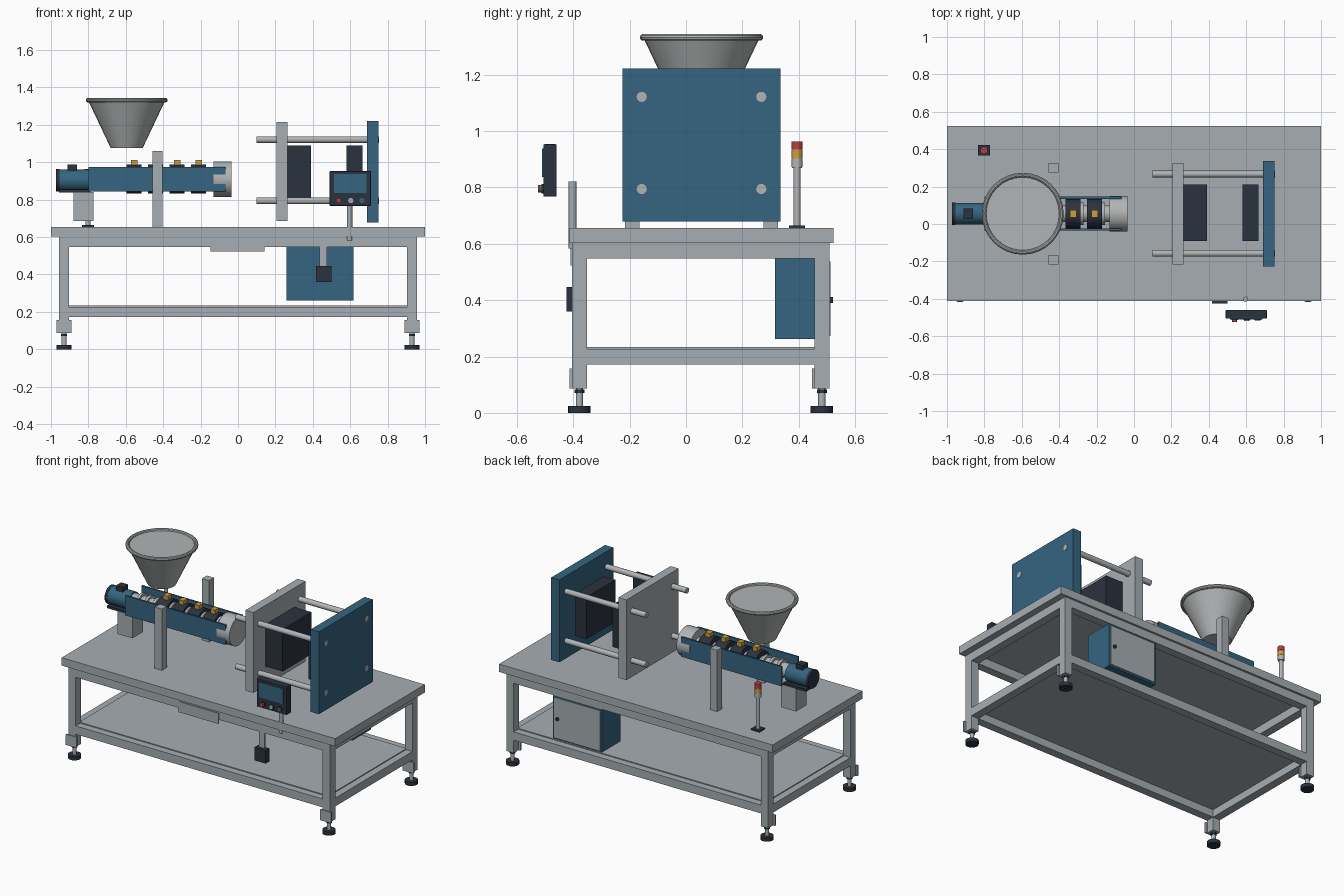
import bpy, math
from mathutils import Vector

if "Cube" in bpy.data.objects:
    bpy.data.objects.remove(bpy.data.objects["Cube"])

CY = 0.055  # centre line of the machine in y


def material(name, rgb):
    m = bpy.data.materials.new(name)
    m.diffuse_color = (*rgb, 1)
    m.use_nodes = True
    m.node_tree.nodes["Principled BSDF"].inputs["Base Color"].default_value = m.diffuse_color
    return m


GREY = material("frame grey", (0.38, 0.42, 0.445))
STEEL = material("steel", (0.44, 0.455, 0.46))
BLUE = material("machine blue", (0.035, 0.13, 0.215))
DARK = material("dark slate", (0.024, 0.032, 0.048))
RED = material("signal red", (0.5, 0.05, 0.05))
AMBER = material("amber", (0.62, 0.34, 0.045))


def finish(name, mat, smooth=False):
    o = bpy.context.object
    o.name = name
    o.data.materials.append(mat)
    if smooth:
        bpy.ops.object.shade_smooth_by_angle(angle=math.radians(35))
    return o


def box(name, mat, x, y, z, bevel=0):
    """Box from (min, max) pairs."""
    bpy.ops.mesh.primitive_cube_add(size=1)
    o = finish(name, mat)
    for v in o.data.vertices:
        v.co = Vector([(a + b) / 2 + c * (b - a) for (a, b), c in zip((x, y, z), v.co)])
    if bevel:
        m = o.modifiers.new("bevel", 'BEVEL')
        m.width, m.segments = bevel, 2
    return o


def rod(name, mat, axis, lo, hi, centre, r, r2=None, sides=24):
    """Cylinder or cone along an axis; centre gives the two other coordinates."""
    p = list(centre)
    p.insert("xyz".index(axis), (lo + hi) / 2)
    rot = {'x': (0, math.pi / 2, 0), 'y': (-math.pi / 2, 0, 0), 'z': (0, 0, 0)}[axis]
    bpy.ops.mesh.primitive_cone_add(vertices=sides, radius1=r, radius2=r if r2 is None else r2,
                                    depth=hi - lo, location=p, rotation=rot)
    return finish(name, mat, True)


# --- table frame ---
LX, LY = (-0.93, 0.93), (-0.378, 0.482)
H = 0.027
box("table_top", GREY, (-1, 1), (-0.413, 0.523), (0.603, 0.655))
for x in LX:
    for y in LY:
        box("leg", GREY, (x - H, x + H), (y - H, y + H), (0.087, 0.603))
        box("foot_bracket", GREY, (x - 0.04, x + 0.04), (y - 0.035, y - 0.024), (0.087, 0.157))
        rod("foot_stem", STEEL, 'z', 0.02, 0.09, (x, y), 0.013, sides=16)
        rod("foot_nut", DARK, 'z', 0.07, 0.083, (x, y), 0.018, sides=6)
        rod("foot_pad", DARK, 'z', 0, 0.024, (x, y), 0.04)
for z0, z1 in ((0.172, 0.227), (0.548, 0.603)):
    for y in LY:
        box("long_rail", GREY, (LX[0] + H, LX[1] - H), (y - H, y + H), (z0, z1))
    for x in LX:
        box("short_rail", GREY, (x - H, x + H), (LY[0] + H, LY[1] - H), (z0, z1))
box("lower_shelf", GREY, (-0.91, 0.91), (-0.358, 0.462), (0.222, 0.233))
box("front_plate", GREY, (-0.147, 0.143), (-0.41, -0.402), (0.522, 0.592))

# --- control cabinet and foot switch ---
box("cabinet", BLUE, (0.26, 0.617), (0.315, 0.506), (0.262, 0.548))
box("cabinet_door", GREY, (0.27, 0.607), (0.506, 0.512), (0.273, 0.537))
rod("cabinet_knob", DARK, 'y', 0.51, 0.522, (0.58, 0.40), 0.011, sides=16)
box("switch_post", GREY, (0.437, 0.475), (-0.404, -0.392), (0.44, 0.56))
box("switch_box", DARK, (0.416, 0.499), (-0.424, -0.385), (0.36, 0.446))

# --- clamp unit ---
box("end_platen", BLUE, (0.69, 0.75), (CY - 0.281, CY + 0.281), (0.678, 1.222))
box("fixed_platen", GREY, (0.206, 0.265), (CY - 0.272, CY + 0.272), (0.686, 1.216))
box("mould_fixed", DARK, (0.265, 0.39), (-0.09, 0.21), (0.812, 1.09))
box("mould_moving", DARK, (0.58, 0.665), (-0.09, 0.21), (0.812, 1.09))
for y in (-0.157, 0.267):
    for z in (0.794, 1.121):
        rod("tie_bar", STEEL, 'x', 0.10, 0.753, (y, z), 0.018)

# --- injection barrel ---
AX = (CY, 0.91)
rod("barrel", STEEL, 'x', -0.81, -0.10, AX, 0.045)
for i in range(11):
    x = -0.74 + i * 0.0575
    rod("barrel_ring", STEEL, 'x', x - 0.009, x + 0.009, AX, 0.06)
for i in range(4):
    x = -0.555 + i * 0.115
    rod("heater_band", DARK, 'x', x - 0.04, x + 0.04, AX, 0.078)
    box("heater_terminal", AMBER, (x - 0.017, x + 0.017), (CY - 0.02, CY + 0.02), (0.98, 1.013))
rod("barrel_head", STEEL, 'x', -0.13, -0.035, AX, 0.095, sides=32)
for s in (-1, 1):
    a, b = CY + s * 0.08, CY + s * 0.091
    box("side_cover", BLUE, (-0.80, -0.067), (min(a, b), max(a, b)), (0.845, 0.975))
    y = CY + s * 0.246
    box("support_post", GREY, (-0.457, -0.405), (y - 0.026, y + 0.026), (0.655, 1.06))

# --- drive motor ---
rod("motor_body", BLUE, 'x', -0.957, -0.80, (CY, 0.904), 0.058)
rod("motor_cap", DARK, 'x', -0.972, -0.955, (CY, 0.904), 0.06)
box("motor_terminal_box", DARK, (-0.912, -0.86), (CY - 0.027, CY + 0.027), (0.95, 0.987))
box("motor_plate", DARK, (-0.957, -0.79), (CY - 0.058, CY + 0.058), (0.838, 0.854))
box("motor_stand", GREY, (-0.88, -0.772), (CY - 0.055, CY + 0.055), (0.686, 0.84))

# --- hopper ---
HC = (-0.595, CY)
rod("hopper", STEEL, 'z', 1.077, 1.332, HC, 0.086, 0.207, sides=32)
bpy.ops.mesh.primitive_torus_add(location=(*HC, 1.332), major_radius=0.207, minor_radius=0.012,
                                 major_segments=32, minor_segments=10)
finish("hopper_rim", STEEL, True)

# --- operator panel ---
rod("panel_pole", GREY, 'z', 0.583, 0.82, (0.597, -0.402), 0.014, sides=16)
box("panel_case", DARK, (0.49, 0.71), (-0.506, -0.459), (0.767, 0.953), 0.004)
box("panel_screen", BLUE, (0.513, 0.688), (-0.511, -0.505), (0.836, 0.937))
for x, mat, y in ((0.538, RED, -0.525), (0.603, STEEL, -0.519), (0.662, BLUE, -0.516)):
    rod("button_collar", DARK, 'y', -0.513, -0.504, (x, 0.795), 0.017, sides=16)
    rod("button", mat, 'y', y, -0.51, (x, 0.795), 0.014, sides=16)

# --- signal tower ---
TC = (-0.802, 0.394)
box("tower_base", DARK, (TC[0] - 0.031, TC[0] + 0.031), (TC[1] - 0.028, TC[1] + 0.028), (0.655, 0.664))
rod("tower_pole", STEEL, 'z', 0.66, 0.875, TC, 0.013, sides=16)
for z, mat in ((0.872, STEEL), (0.903, AMBER), (0.934, RED)):
    rod("tower_lamp", mat, 'z', z, z + 0.029, TC, 0.02)
    rod("tower_spacer", STEEL, 'z', z - 0.003, z + 0.001, TC, 0.018)
